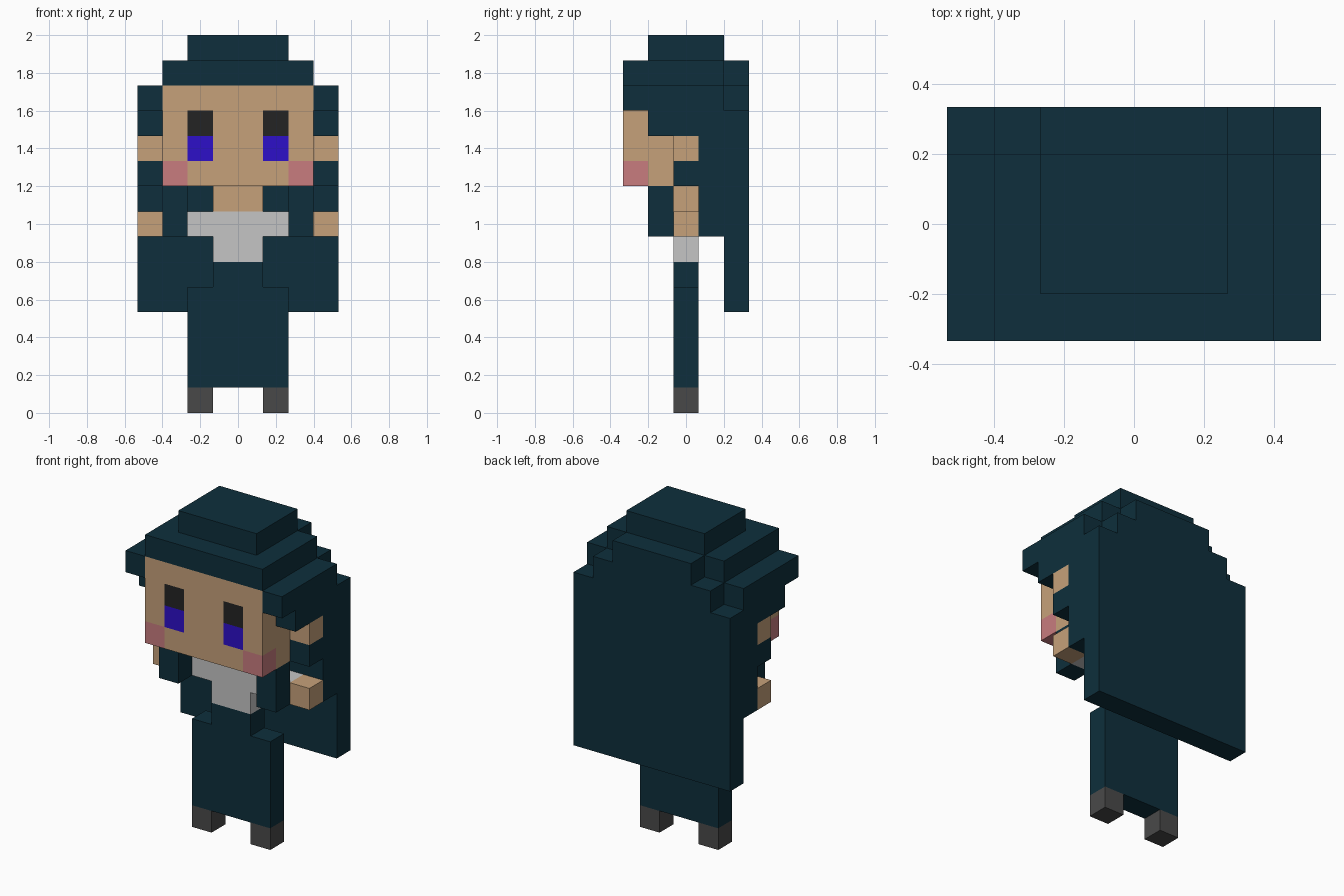
import bpy, bmesh
from mathutils import Vector

cube = bpy.data.objects.get("Cube")
if cube:
    bpy.data.objects.remove(cube, do_unlink=True)

U = 2 / 15  # one block


def material(name, rgb):
    """Make a flat material from 0-255 sRGB values."""
    lin = [(c / 255 / 12.92) if c < 11 else ((c / 255 + 0.055) / 1.055) ** 2.4 for c in rgb]
    m = bpy.data.materials.new(name)
    m.use_nodes = True
    m.diffuse_color = (*lin, 1)
    bsdf = m.node_tree.nodes["Principled BSDF"]
    bsdf.inputs["Base Color"].default_value = (*lin, 1)
    bsdf.inputs["Roughness"].default_value = 0.9
    return m


TEAL = material("dark_teal", (14, 47, 60))
SKIN = material("skin", (198, 161, 122))
PINK = material("blush_pink", (200, 124, 127))
BLUE = material("eye_blue", (45, 16, 200))
BLACK = material("eye_black", (36, 36, 36))
WHITE = material("light_grey", (197, 197, 197))
GREY = material("shoe_grey", (73, 73, 73))


def box(name, x, y, z, *mats, cuts=(), rule=None):
    """Box from ranges in blocks, optionally cut by planes and coloured by a rule."""
    bm = bmesh.new()
    bmesh.ops.create_cube(bm, size=1)
    for v in bm.verts:
        v.co = Vector([r[0] if c < 0 else r[1] for c, r in zip(v.co, (x, y, z))])
    for axis, pos in cuts:
        normal = Vector((0, 0, 0))
        normal[axis] = 1
        bmesh.ops.bisect_plane(bm, geom=bm.verts[:] + bm.edges[:] + bm.faces[:],
                               plane_co=normal * pos, plane_no=normal)
    if rule:
        for f in bm.faces:
            f.material_index = rule(f.calc_center_median())
    bmesh.ops.scale(bm, vec=(U, U, U), verts=bm.verts)
    me = bpy.data.meshes.new(name)
    bm.to_mesh(me)
    bm.free()
    for m in mats:
        me.materials.append(m)
    ob = bpy.data.objects.new(name, me)
    bpy.context.collection.objects.link(ob)
    return ob


def pair(name, x, y, z, mat):
    """Matching boxes on the left (+x) and right (-x)."""
    box("left_" + name, x, y, z, mat)
    box("right_" + name, (-x[1], -x[0]), y, z, mat)


MID = (-0.5, 0.5)  # depth of the body layer

# Legs, dress and torso
pair("shoe", (1, 2), MID, (0, 1), GREY)
box("skirt", (-2, 2), MID, (1, 5), TEAL)
box("waist", (-1, 1), MID, (5, 6), TEAL)
box("shirt", (-1, 1), MID, (6, 7), WHITE)
box("shoulders_and_sleeves", (-3, 3), MID, (7, 8), WHITE)
pair("hand", (3, 4), MID, (7, 8), SKIN)
box("neck", (-1, 1), MID, (8, 9), SKIN)


# Face with eyes and cheeks as cut faces
def face_colour(c):
    if c.y < -1.5 and c.z < 10 and abs(c.x) > 2:
        return 1
    if c.y < -2.4 and 1 < abs(c.x) < 2 and 10 < c.z < 12:
        return 2 if c.z < 11 else 3
    return 0


face_cuts = [(0, p) for p in (-2, -1, 1, 2)] + [(1, -1.5)] + [(2, p) for p in (10, 11, 12)]
box("face", (-3, 3), (-2.5, -0.5), (9, 13), SKIN, PINK, BLUE, BLACK,
    cuts=face_cuts, rule=face_colour)
pair("ear", (3, 4), MID, (10, 11), SKIN)

# Hair on top of the head
box("hair_crown", (-2, 2), (-1.5, 1.5), (14, 15), TEAL)
box("hair_top", (-3, 3), (-2.5, 1.5), (13, 14), TEAL)
box("hair_core", (-3, 3), MID, (9, 13), TEAL)

# Hair at the sides
pair("hair_brim", (3, 4), (-2.5, 1.5), (12, 13), TEAL)
pair("hair_temple", (3, 4), (-1.5, 0.5), (11, 12), TEAL)
pair("hair_under_ear", (3, 4), MID, (9, 10), TEAL)
pair("hair_strand", (2, 3), (-1.5, -0.5), (7, 9), TEAL)

# Long hair at the back, stepped in towards the top
box("hair_nape", (-4, 4), (0.5, 1.5), (7, 12), TEAL)
box("hair_nape_upper", (-3, 3), (0.5, 1.5), (12, 13), TEAL)
for name, half, z in (("lower", 4, (4, 12)), ("middle", 3, (12, 13)), ("upper", 2, (13, 14))):
    box("back_hair_" + name, (-half, half), (1.5, 2.5), z, TEAL)
